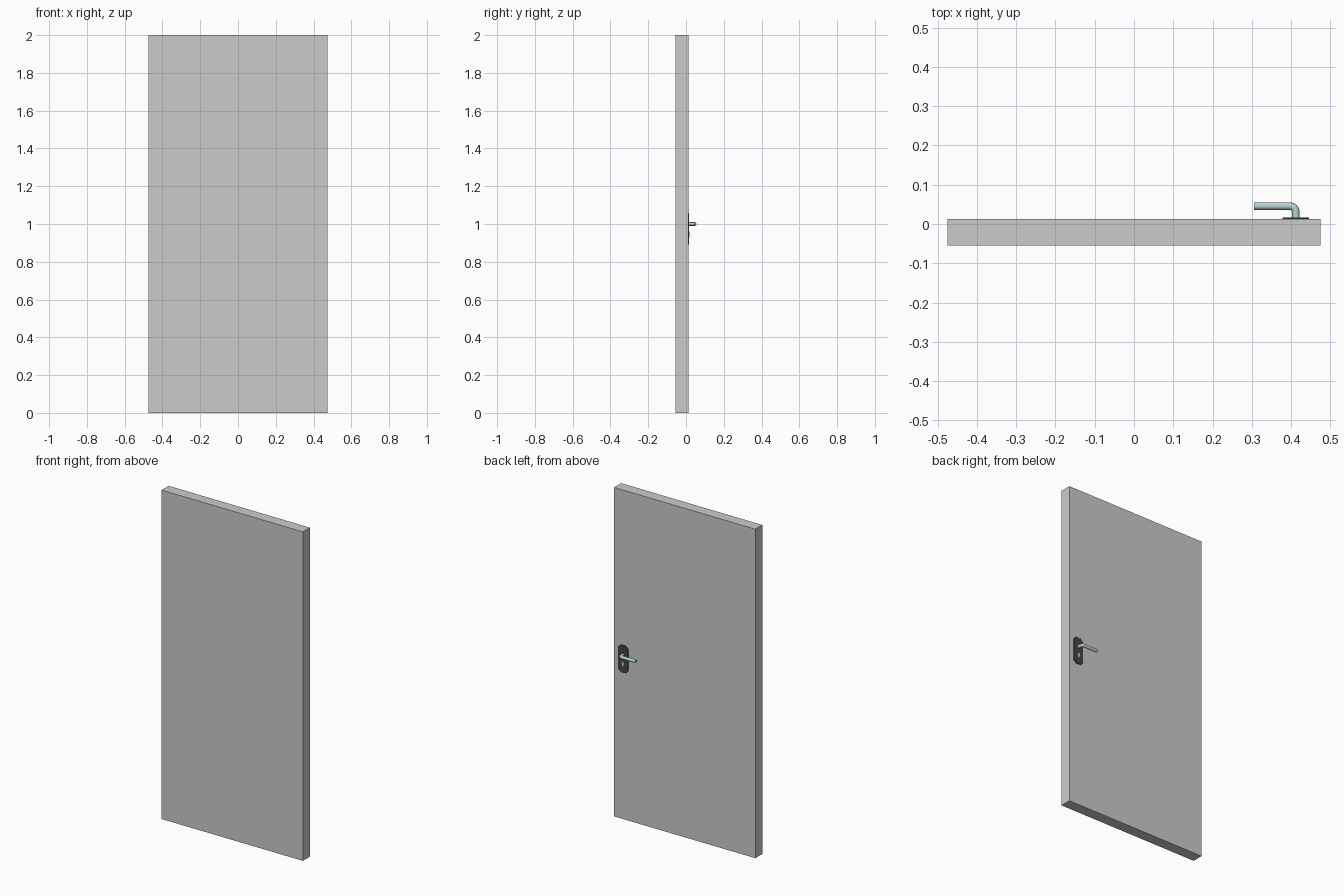
import bpy, bmesh
from math import sin, cos, pi, radians
from mathutils import Vector

if "Cube" in bpy.data.objects:
    bpy.data.objects.remove(bpy.data.objects["Cube"])

HX = 0.412            # centre line of the lock fittings
FACE = 0.0125         # y of the door's back face


def material(name, rgb):
    m = bpy.data.materials.new(name)
    m.diffuse_color = (*rgb, 1)
    m.use_nodes = True
    m.node_tree.nodes["Principled BSDF"].inputs["Base Color"].default_value = m.diffuse_color
    return m


def finish(name, bm, mat=None, smooth=False):
    bmesh.ops.recalc_face_normals(bm, faces=bm.faces)
    me = bpy.data.meshes.new(name)
    bm.to_mesh(me)
    bm.free()
    ob = bpy.data.objects.new(name, me)
    bpy.context.collection.objects.link(ob)
    if mat:
        me.materials.append(mat)
    if smooth:
        bpy.ops.object.select_all(action='DESELECT')
        ob.select_set(True)
        bpy.context.view_layer.objects.active = ob
        bpy.ops.object.shade_smooth_by_angle(angle=radians(40))
    return ob


def loft(name, rings, mat=None, smooth=False):
    """Skin a list of equal-sized point rings and cap both ends."""
    bm = bmesh.new()
    vs = [[bm.verts.new(p) for p in r] for r in rings]
    n = len(vs[0])
    for a, b in zip(vs, vs[1:]):
        for i in range(n):
            j = (i + 1) % n
            bm.faces.new((a[i], a[j], b[j], b[i]))
    bm.faces.new(vs[0])
    bm.faces.new(vs[-1])
    return finish(name, bm, mat, smooth)


def disc(y, r, z, n=24):
    return [(HX + r * cos(2 * pi * i / n), y, z + r * sin(2 * pi * i / n)) for i in range(n)]


steel = material("pale_steel", (0.48, 0.66, 0.67))
dark = material("dark_plate", (0.06, 0.06, 0.06))

# Door leaf
bm = bmesh.new()
bmesh.ops.create_cube(bm, size=1)
for v in bm.verts:
    v.co = (v.co.x * 0.95, v.co.y * 0.0675 + FACE - 0.03375, v.co.z * 2 + 1)
finish("door_leaf", bm)


# Back plate: chamfered-corner outline with a thin bevelled rim
def plate_ring(y, inset):
    w, z0, z1, c = 0.034 - inset, 0.892 + inset, 1.058 - inset, 0.018
    half = [(w - c, z0), (w, z0 + c), (w, z1 - c), (w - c, z1)]
    pts = half + [(-x, z) for x, z in reversed(half)]
    return [(HX + x, y, z) for x, z in pts]


loft("back_plate", [plate_ring(FACE - 0.001, 0), plate_ring(FACE + 0.003, 0),
                    plate_ring(FACE + 0.0045, 0.0015)], dark)

# Lever handle: round bar swept out of the door and around a bend
R, BAR_Y, BEND, Z = 0.0095, 0.0455, 0.015, 1.0
path = [(Vector((HX, FACE, Z)), 0.0)]
for i in range(7):
    a = i / 6 * pi / 2
    path.append((Vector((HX - BEND + BEND * cos(a), BAR_Y - BEND + BEND * sin(a), Z)), a))
path.append((Vector((0.305, BAR_Y, Z)), pi / 2))
rings = []
for p, a in path:
    out = Vector((cos(a), sin(a), 0))
    rings.append([p + out * R * cos(t) + Vector((0, 0, R * sin(t)))
                  for t in (2 * pi * k / 16 for k in range(16))])
loft("lever_handle", rings, steel, True)

# Lock cylinder: round core with a narrow tail below
ZL = 0.952
loft("lock_core", [disc(FACE, 0.0085, ZL), disc(FACE + 0.0065, 0.0085, ZL)], steel, True)


def tail_ring(y):
    w = 0.0045
    arc = [(w * cos(t), ZL - 0.017 + w * sin(t)) for t in (pi + pi * k / 8 for k in range(9))]
    return [(HX + x, y, z) for x, z in [(w, ZL), (-w, ZL)] + arc]


loft("lock_tail", [tail_ring(FACE), tail_ring(FACE + 0.006)], steel, True)

# Key slot
bm = bmesh.new()
bmesh.ops.create_cube(bm, size=1)
for v in bm.verts:
    v.co = (HX + v.co.x * 0.002, FACE + 0.0065 + v.co.y * 0.0006, ZL + v.co.z * 0.009)
finish("key_slot", bm, dark)
